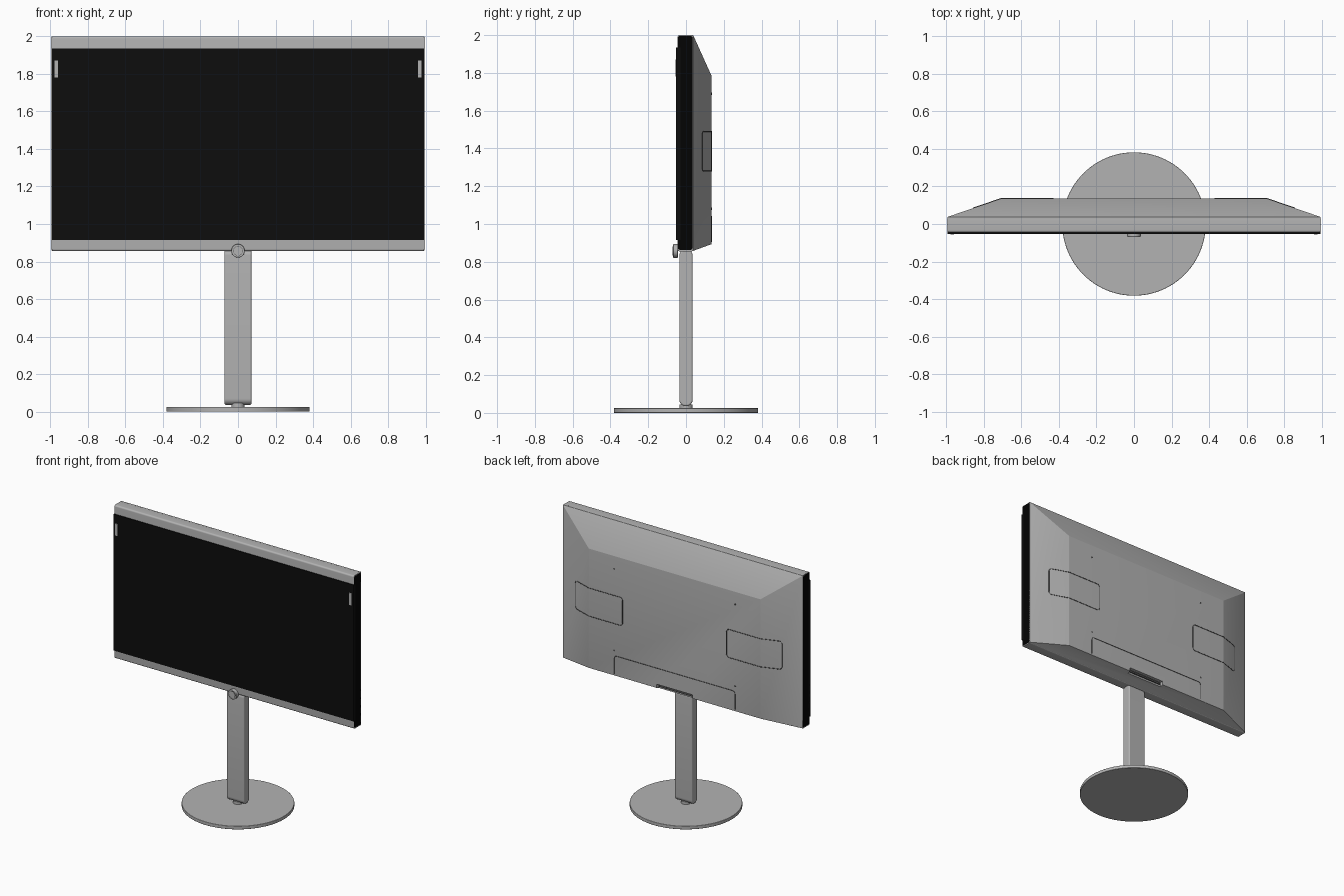
import bpy, bmesh, math
from mathutils import Matrix

cube = bpy.data.objects.get("Cube")
if cube:
    bpy.data.objects.remove(cube, do_unlink=True)


def material(name, color):
    m = bpy.data.materials.new(name)
    m.use_nodes = True
    m.diffuse_color = (*color, 1)
    m.node_tree.nodes["Principled BSDF"].inputs["Base Color"].default_value = (*color, 1)
    return m


silver = material("silver grey", (0.45, 0.45, 0.45))
glass = material("screen black", (0.004, 0.004, 0.004))
black = material("side black", (0.001, 0.001, 0.001))
seam = material("seam grey", (0.08, 0.08, 0.08))


def finish(name, bm, mat, bevel=0, smooth=True):
    bmesh.ops.recalc_face_normals(bm, faces=bm.faces)
    mesh = bpy.data.meshes.new(name)
    bm.to_mesh(mesh)
    bm.free()
    ob = bpy.data.objects.new(name, mesh)
    bpy.context.collection.objects.link(ob)
    mesh.materials.append(mat)
    if bevel:
        mod = ob.modifiers.new("bevel", "BEVEL")
        mod.width, mod.segments, mod.limit_method = bevel, 3, "ANGLE"
        mod.angle_limit = math.radians(40)
    if smooth:
        bpy.ops.object.select_all(action="DESELECT")
        ob.select_set(True)
        bpy.context.view_layer.objects.active = ob
        bpy.ops.object.shade_smooth_by_angle(angle=math.radians(35))
    return ob


def box(name, x, y, z, mat, bevel=0):
    bm = bmesh.new()
    bmesh.ops.create_cube(bm, size=1)
    for v in bm.verts:
        v.co = [r[0] if c < 0 else r[1] for c, r in zip(v.co, (x, y, z))]
    return finish(name, bm, mat, bevel, smooth=bevel > 0)


def rounded(a0, a1, b0, b1, r, steps=6):
    """Outline of a rounded rectangle."""
    pts = []
    corners = ((a1 - r, b1 - r), (a0 + r, b1 - r), (a0 + r, b0 + r), (a1 - r, b0 + r))
    for k, (a, b) in enumerate(corners):
        for i in range(steps + 1):
            t = math.pi / 2 * (k + i / steps)
            pts.append((a + r * math.cos(t), b + r * math.sin(t)))
    return pts


def prism(name, outline, x0, x1, mat, bevel=0):
    """Extrude a (y, z) outline along x."""
    bm = bmesh.new()
    face = bm.faces.new([bm.verts.new((x0, y, z)) for y, z in outline])
    out = bmesh.ops.extrude_face_region(bm, geom=[face])
    for v in out["geom"]:
        if isinstance(v, bmesh.types.BMVert):
            v.co.x = x1
    return finish(name, bm, mat, bevel)


def disc(name, center, radius, depth, mat, axis="Z", bevel=0, sides=64):
    bm = bmesh.new()
    turn = Matrix.Rotation(math.pi / 2, 4, "X") if axis == "Y" else Matrix()
    bmesh.ops.create_cone(bm, cap_ends=True, segments=sides, radius1=radius, radius2=radius,
                          depth=depth, matrix=Matrix.Translation(center) @ turn)
    return finish(name, bm, mat, bevel)


# Housing dimensions
W, TOP, BOTTOM = 0.993, 2.0, 0.855
FLAT_X, BACK, RIM = 0.71, 0.135, 0.038


def back_y(x):
    """Depth of the rear surface at a given x."""
    return BACK - max(0, abs(x) - FLAT_X) * (BACK - RIM) / (W - FLAT_X)


def seam_line(name, pts, closed):
    """Thin seam following the rear surface through (x, z) points."""
    cu = bpy.data.curves.new(name, "CURVE")
    cu.dimensions = "3D"
    cu.bevel_depth, cu.bevel_resolution = 0.0025, 1
    sp = cu.splines.new("POLY")
    sp.points.add(len(pts) - 1)
    for p, (x, z) in zip(sp.points, pts):
        p.co = (x, back_y(x), z, 1)
    sp.use_cyclic_u = closed
    cu.materials.append(seam)
    ob = bpy.data.objects.new(name, cu)
    bpy.context.collection.objects.link(ob)


# Display frame, screen and black end caps
prism("frame", rounded(-0.045, 0.04, BOTTOM, TOP, 0.012), -0.991, 0.991, silver)
box("screen", (-W, W), (-0.052, -0.03), (0.915, 1.935), glass)
for side, s in (("left", 1), ("right", -1)):
    prism(side + "_end_cap", rounded(-0.042, 0.034, 0.863, 1.995, 0.01), s * 0.98, s * W, black)
    box(side + "_screen_mark", (s * 0.968 - 0.01, s * 0.968 + 0.01), (-0.055, -0.05),
        (1.78, 1.87), silver)

# Tapered rear housing
bm = bmesh.new()
rings = []
for hx, y, z0, z1 in ((W, 0.03, 0.858, TOP), (W, RIM, 0.858, TOP), (FLAT_X, BACK, 0.893, 1.785)):
    rings.append([bm.verts.new((x, y, z)) for x, z in ((-hx, z0), (hx, z0), (hx, z1), (-hx, z1))])
for lower, upper in zip(rings, rings[1:]):
    for i in range(4):
        j = (i + 1) % 4
        bm.faces.new((lower[i], lower[j], upper[j], upper[i]))
bm.faces.new(rings[0])
bm.faces.new(rings[-1])
housing = finish("rear_housing", bm, silver)

# Connector recess cut into the lower rear edge
cutter = box("recess_cutter", (-0.15, 0.15), (0.112, 0.2), (0.885, 0.92), silver)
cutter.hide_render = True
cutter.hide_set(True)
cut = housing.modifiers.new("recess", "BOOLEAN")
cut.object, cut.operation, cut.solver = cutter, "DIFFERENCE", "EXACT"
mod = housing.modifiers.new("soft_edges", "BEVEL")
mod.width, mod.segments, mod.limit_method = 0.012, 3, "ANGLE"
mod.angle_limit = math.radians(15)
mod.use_clamp_overlap = True
box("connector_strip", (-0.14, 0.14), (0.105, 0.12), (0.898, 0.912), seam)

# Rear seams and screws
for side, s in (("left", 1), ("right", -1)):
    outline = rounded(0.43, 0.855, 1.28, 1.49, 0.02, 3)
    path = []
    for (xa, za), (xb, zb) in zip(outline, outline[1:] + outline[:1]):
        path.append((s * xa, za))
        if (xa - FLAT_X) * (xb - FLAT_X) < 0:
            path.append((s * FLAT_X, za))
    seam_line(side + "_cover_seam", path, True)
    for level, z in (("upper", 1.69), ("lower", 1.08)):
        disc(f"{side}_{level}_screw", (s * 0.5, BACK, z), 0.007, 0.003, seam, "Y", sides=12)
cover = rounded(-0.5, 0.5, 0.7, 1.04, 0.02, 3)[:8]
seam_line("cable_cover_seam", [(0.5, 0.905)] + cover + [(-0.5, 0.905)], False)

# Control knob
disc("knob", (0, -0.056, 0.857), 0.036, 0.026, silver, "Y", 0.004, 32)
disc("knob_groove", (0, -0.0692, 0.857), 0.026, 0.001, seam, "Y", sides=32)
disc("knob_face", (0, -0.0695, 0.857), 0.024, 0.002, silver, "Y", sides=32)

# Stand
prism("stand_column", rounded(-0.035, 0.035, 0.036, 0.866, 0.033, 8), -0.072, 0.072, silver, 0.008)
disc("stand_pivot", (0, 0, 0.03), 0.035, 0.03, silver, sides=32)
disc("base", (0, 0, 0.0125), 0.382, 0.025, silver, bevel=0.003, sides=96)
